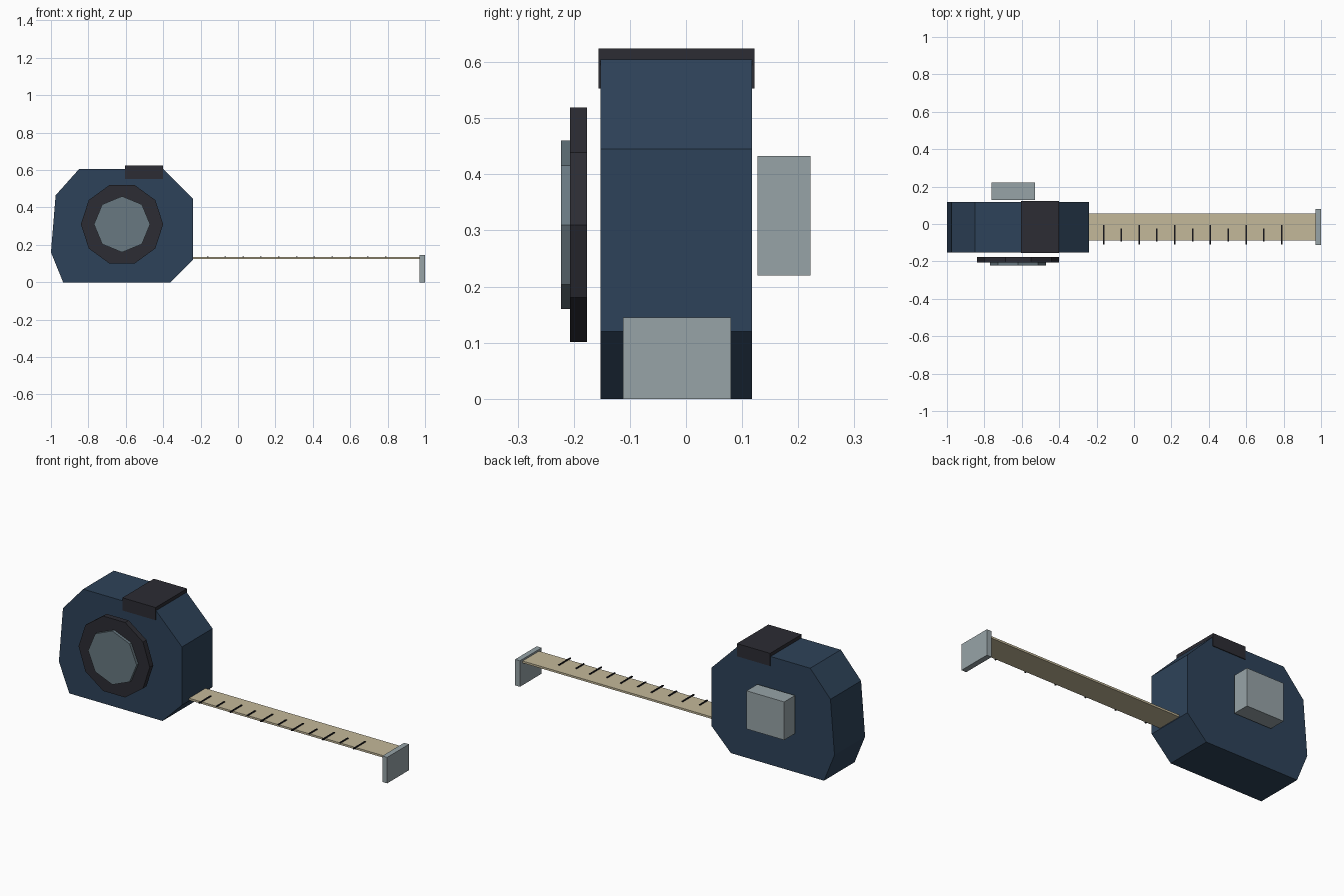
import bpy
import bmesh
from math import cos, sin, tau

cube = bpy.data.objects.get("Cube")
if cube:
    bpy.data.objects.remove(cube, do_unlink=True)


def material(name, r, g, b):
    m = bpy.data.materials.new(name)
    m.use_nodes = True
    m.diffuse_color = (r, g, b, 1)
    bsdf = next(n for n in m.node_tree.nodes if n.type == 'BSDF_PRINCIPLED')
    bsdf.inputs["Base Color"].default_value = (r, g, b, 1)
    return m


navy = material("navy plastic", 0.027, 0.055, 0.10)
charcoal = material("charcoal rubber", 0.025, 0.025, 0.033)
steel = material("light steel", 0.31, 0.37, 0.39)
slate = material("slate grey", 0.14, 0.19, 0.22)
cream = material("cream tape", 0.55, 0.48, 0.32)
black = material("black ink", 0.008, 0.008, 0.011)


def prism(name, profile, y0, y1, mat):
    """Extrude an (x, z) outline from y0 back to y1."""
    bm = bmesh.new()
    face = bm.faces.new([bm.verts.new((x, y0, z)) for x, z in profile])
    ext = bmesh.ops.extrude_face_region(bm, geom=[face])
    verts = [v for v in ext["geom"] if isinstance(v, bmesh.types.BMVert)]
    bmesh.ops.translate(bm, verts=verts, vec=(0, y1 - y0, 0))
    bmesh.ops.recalc_face_normals(bm, faces=bm.faces)
    mesh = bpy.data.meshes.new(name)
    bm.to_mesh(mesh)
    bm.free()
    mesh.materials.append(mat)
    obj = bpy.data.objects.new(name, mesh)
    bpy.context.collection.objects.link(obj)
    return obj


def box(name, x0, x1, y0, y1, z0, z1, mat):
    return prism(name, [(x0, z0), (x1, z0), (x1, z1), (x0, z1)], y0, y1, mat)


def disc(name, sides, radius, y0, y1, mat):
    outline = [(-0.62 + radius * cos(tau * i / sides),
                0.31 + radius * sin(tau * i / sides)) for i in range(sides)]
    return prism(name, outline, y0, y1, mat)


# Faceted case
prism("case", [(-0.935, 0), (-0.36, 0), (-0.24, 0.12), (-0.24, 0.445),
               (-0.40, 0.605), (-0.85, 0.605), (-0.975, 0.465), (-1, 0.16)],
      -0.152, 0.118, navy)

# Lock on top, round dial in front, belt clip behind
box("thumb_lock", -0.605, -0.40, -0.156, 0.122, 0.553, 0.624, charcoal)
disc("dial_ring", 10, 0.22, -0.207, -0.176, charcoal)
disc("dial_cap", 8, 0.15, -0.223, -0.207, slate)
box("belt_clip", -0.762, -0.53, 0.127, 0.222, 0.22, 0.433, steel)

# Extended blade and end hook
box("tape_blade", -0.26, 0.975, -0.089, 0.056, 0.124, 0.135, cream)
box("end_hook", 0.97, 1.0, -0.112, 0.08, 0, 0.145, steel)

# Alternating long and short ruler marks
for i in range(11):
    x = -0.163 + 0.0953 * i
    half = 0.035 if i % 2 else 0.052
    box(f"ruler_mark_{i + 1}", x - 0.004, x + 0.004,
        -0.058 - half, -0.058 + half, 0.133, 0.139, black)
